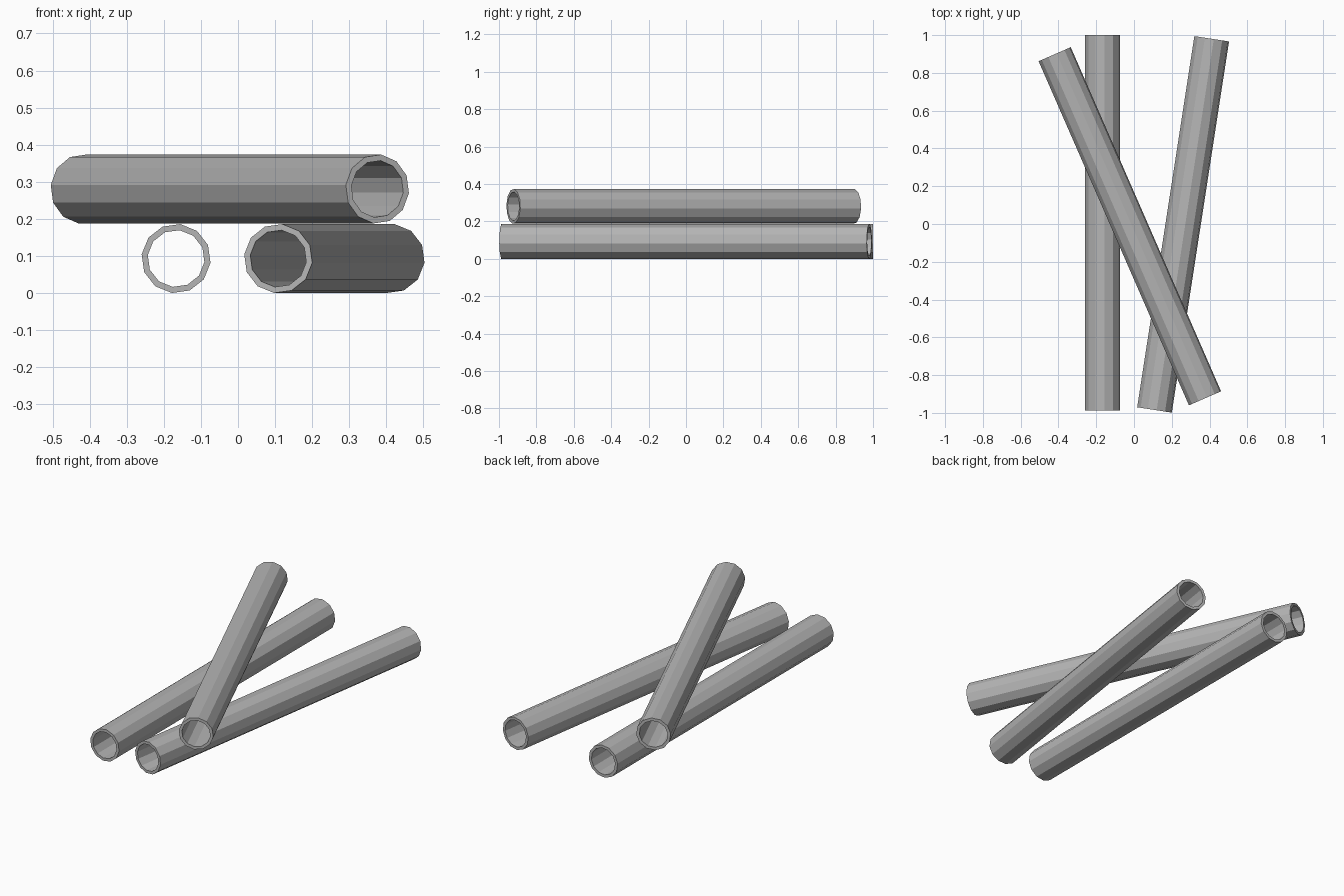
import bpy, bmesh
from math import cos, sin, pi, radians
from mathutils import Matrix

cube = bpy.data.objects.get("Cube")
if cube:
    bpy.data.objects.remove(cube, do_unlink=True)

OUTER, INNER, LENGTH, SIDES = 0.0935, 0.077, 1.988, 12
TURN = radians(-7)             # roll of the facets about the pipe axis
LOW = OUTER * cos(TURN)        # axis height of a pipe lying on the ground

steel = bpy.data.materials.new("grey steel")
steel.use_nodes = True
colour = (0.46, 0.46, 0.46, 1)
steel.diffuse_color = colour
steel.node_tree.nodes["Principled BSDF"].inputs["Base Color"].default_value = colour


def pipe_mesh():
    """Hollow twelve-sided pipe along y: wall section spun round the axis."""
    bm = bmesh.new()
    h = LENGTH / 2
    section = [(OUTER, -h), (OUTER, h), (INNER, h), (INNER, -h)]
    verts = [bm.verts.new((r * cos(TURN), y, r * sin(TURN))) for r, y in section]
    edges = [bm.edges.new((verts[i], verts[(i + 1) % 4])) for i in range(4)]
    bmesh.ops.spin(bm, geom=verts + edges, cent=(0, 0, 0), axis=(0, 1, 0),
                   angle=2 * pi, steps=SIDES)
    bmesh.ops.remove_doubles(bm, verts=bm.verts[:], dist=0.0001)
    bmesh.ops.recalc_face_normals(bm, faces=bm.faces[:])
    mesh = bpy.data.meshes.new("pipe")
    bm.to_mesh(mesh)
    bm.free()
    mesh.materials.append(steel)
    return mesh


# Two pipes on the ground and one lying across them
mesh = pipe_mesh()
for name, x, y, z, yaw in [
    ("right_lower_pipe", -0.167, 0.006, LOW, 0),
    ("left_lower_pipe", 0.26, -0.002, LOW, -8.76),
    ("crossing_upper_pipe", -0.022, -0.012, LOW * 3 + 0.002, 23.6),
]:
    pipe = bpy.data.objects.new(name, mesh)
    pipe.matrix_world = Matrix.Translation((x, y, z)) @ Matrix.Rotation(radians(yaw), 4, "Z")
    bpy.context.collection.objects.link(pipe)
